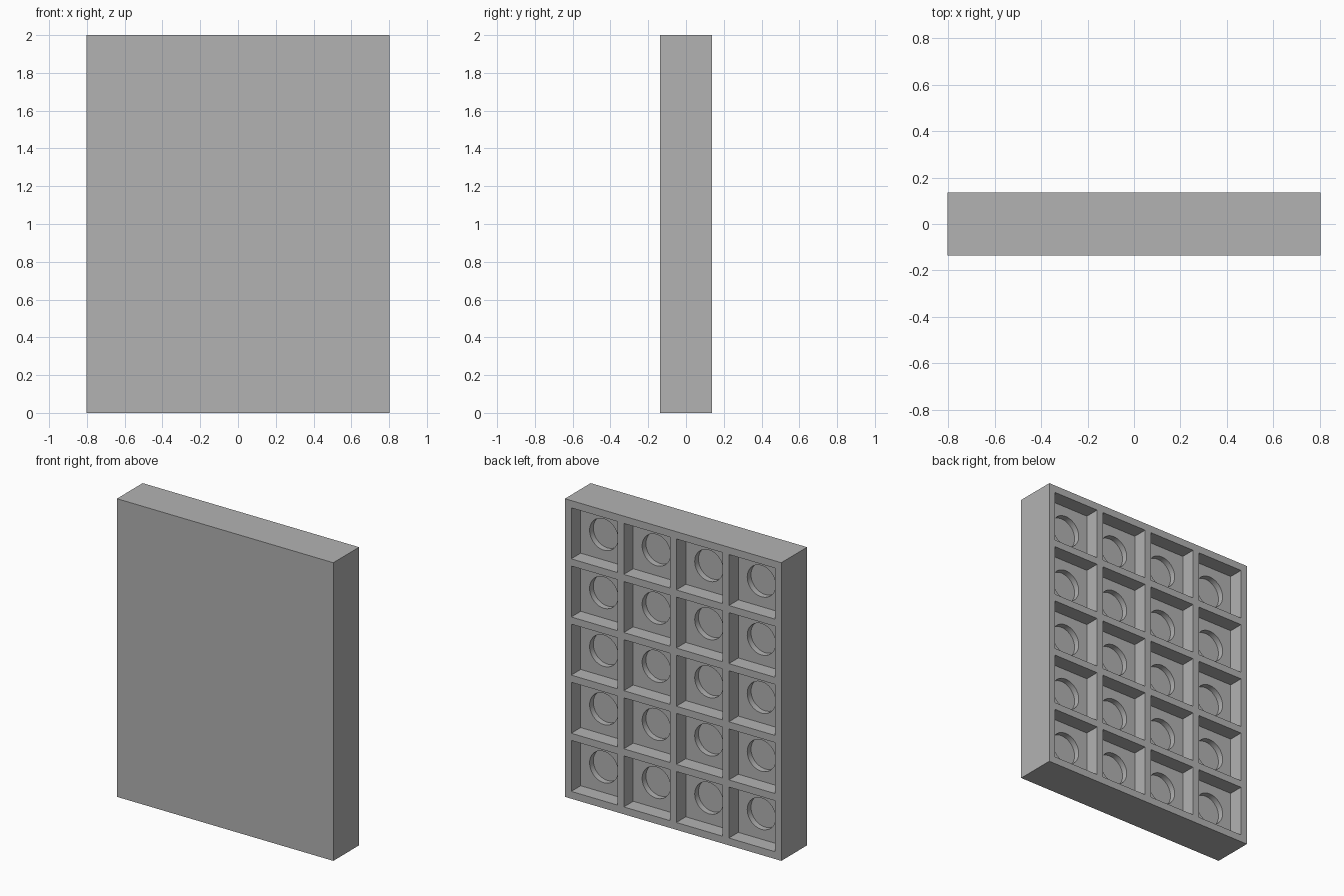
import bpy
import bmesh
from mathutils import Matrix, Vector

if "Cube" in bpy.data.objects:
    bpy.data.objects.remove(bpy.data.objects["Cube"])

WIDTH, DEPTH, HEIGHT = 1.606, 0.273, 2.0
COLUMNS, ROWS = 4, 5
PITCH, CELL = 0.39, 0.342
POCKET_DEPTH, HOLE_DEPTH, HOLE_RADIUS = 0.1, 0.04, 0.105
BACK = DEPTH / 2
FLOOR = BACK - POCKET_DEPTH

grey = bpy.data.materials.new("plain grey")
grey.use_nodes = True
colour = (0.448, 0.448, 0.448, 1)
grey.diffuse_color = colour
grey.node_tree.nodes["Principled BSDF"].inputs["Base Color"].default_value = colour


def make_object(name, bm):
    mesh = bpy.data.meshes.new(name)
    bmesh.ops.recalc_face_normals(bm, faces=bm.faces)
    bm.to_mesh(mesh)
    bm.free()
    mesh.materials.append(grey)
    obj = bpy.data.objects.new(name, mesh)
    bpy.context.collection.objects.link(obj)
    return obj


def add_box(bm, centre, size):
    matrix = Matrix.Translation(centre) @ Matrix.Diagonal((*size, 1))
    bmesh.ops.create_cube(bm, size=1, matrix=matrix)


def add_hole(bm, centre, length):
    matrix = Matrix.Translation(centre) @ Matrix.Rotation(1.5707963, 4, "X")
    bmesh.ops.create_cone(bm, cap_ends=True, segments=48, radius1=HOLE_RADIUS,
                          radius2=HOLE_RADIUS, depth=length, matrix=matrix)


def cut(target, cutter):
    modifier = target.modifiers.new(cutter.name, "BOOLEAN")
    modifier.operation = "DIFFERENCE"
    modifier.solver = "EXACT"
    modifier.object = cutter
    cutter.hide_render = True
    bpy.context.view_layer.objects.active = target
    bpy.ops.object.modifier_apply(modifier=modifier.name)
    bpy.data.objects.remove(cutter)


# Solid panel
bm = bmesh.new()
add_box(bm, Vector((0, 0, HEIGHT / 2)), (WIDTH, DEPTH, HEIGHT))
panel = make_object("panel", bm)

# Square pockets and the round recess in each pocket floor
pockets, holes = bmesh.new(), bmesh.new()
for column in range(COLUMNS):
    for row in range(ROWS):
        x = (column - (COLUMNS - 1) / 2) * PITCH
        z = HEIGHT / 2 + (row - (ROWS - 1) / 2) * PITCH
        add_box(pockets, Vector((x, BACK, z)), (CELL, POCKET_DEPTH * 2, CELL))
        add_hole(holes, Vector((x, FLOOR, z)), HOLE_DEPTH * 2)
cut(panel, make_object("pocket_cutter", pockets))
cut(panel, make_object("hole_cutter", holes))

# Smooth recess walls with sharp edges
bpy.ops.object.select_all(action="DESELECT")
panel.select_set(True)
bpy.context.view_layer.objects.active = panel
bpy.ops.object.shade_smooth_by_angle(angle=0.5)
